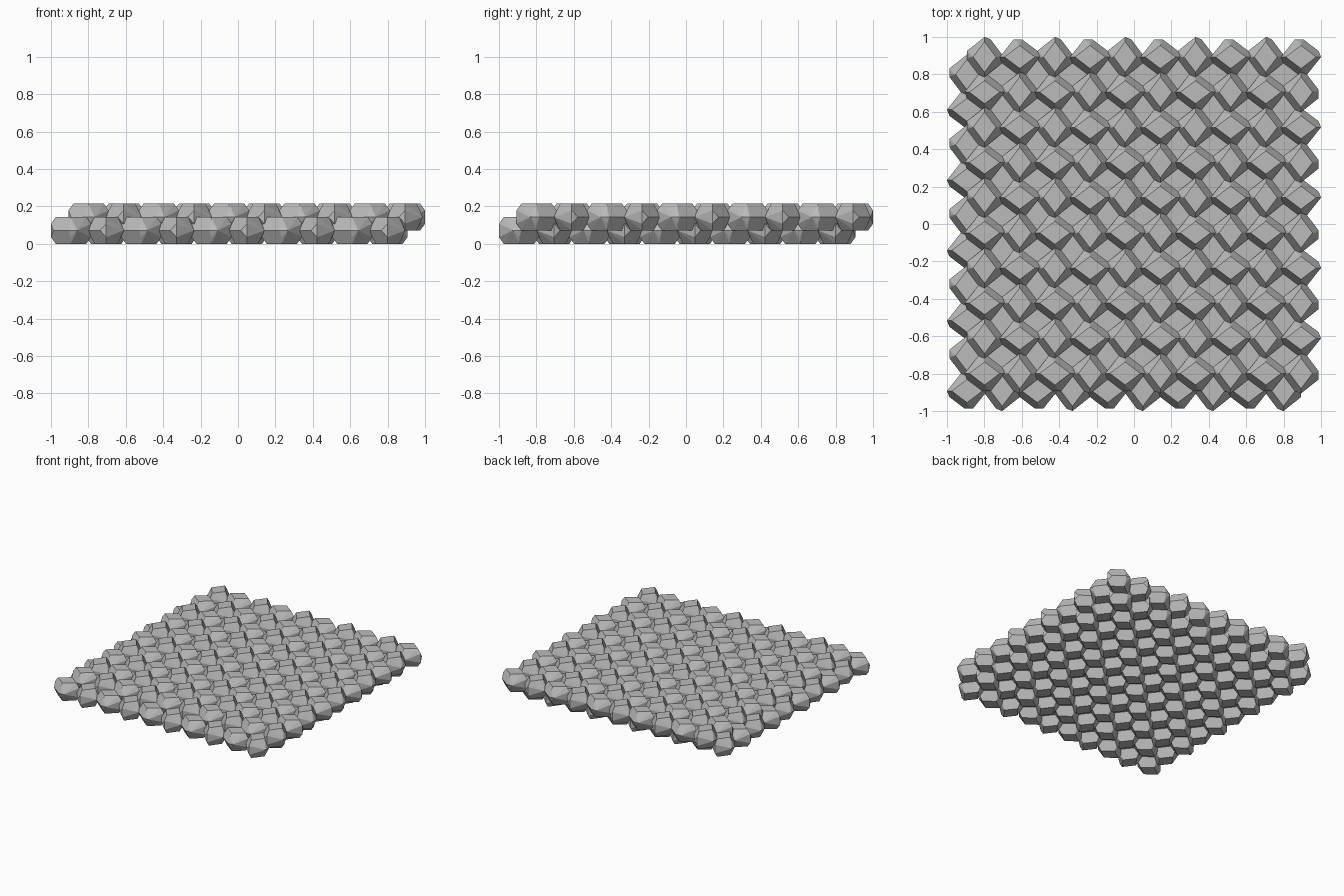
import bpy, bmesh, math
from mathutils import Vector

if "Cube" in bpy.data.objects:
    bpy.data.objects.remove(bpy.data.objects["Cube"], do_unlink=True)

COUNT = 10            # cells along each side of a layer
STRETCH = 0.07        # how far a cell reaches past its pitch, long way
PITCH = 2 / (COUNT + 0.5 + 2 * STRETCH)
HEIGHT = 0.143
TOP = 0.38            # half diagonal of the flat top
SKEW = 2 * TOP * STRETCH

stone = bpy.data.materials.new("mid grey")
stone.use_nodes = True
grey = (0.5, 0.5, 0.5, 1)
stone.diffuse_color = grey
stone.node_tree.nodes["Principled BSDF"].inputs["Base Color"].default_value = grey


def cell_points(t):
    """Corners of one cell; t is 1 when it is long in y, -1 when long in x."""
    side = 0.5 - TOP
    near, far = side - t * SKEW, side + t * SKEW
    points = []
    for k in (-1, 1):
        for m in (-1, 1):
            # flat top and bottom diamonds
            points.append((k * (TOP - t * SKEW), 0, m / 2))
            points.append((0, k * (TOP + t * SKEW), m / 2))
            # upper and lower corners of the four sides
            points.append((k * (0.5 - t * STRETCH), 0, m / 4))
            points.append((0, k * (0.5 + t * STRETCH), m / 4))
        # corners around the waist
        points += [(k * far, k * 0.5, 0), (-k * near, k * 0.5, 0),
                   (k * 0.5, k * near, 0), (k * 0.5, -k * far, 0)]
    return [Vector((x * PITCH, y * PITCH, z * HEIGHT)) for x, y, z in points]


def cell_mesh(t):
    """Faceted closed cell wrapped round its corners."""
    bm = bmesh.new()
    for p in cell_points(t):
        bm.verts.new(p)
    bmesh.ops.convex_hull(bm, input=bm.verts[:])
    bmesh.ops.dissolve_limit(bm, angle_limit=math.radians(7),
                             verts=bm.verts[:], edges=bm.edges[:])
    bmesh.ops.recalc_face_normals(bm, faces=bm.faces[:])
    bm.verts.index_update()
    verts = [v.co.copy() for v in bm.verts]
    faces = [[v.index for v in f.verts] for f in bm.faces]
    bm.free()
    return verts, faces


SHAPES = {t: cell_mesh(t) for t in (-1, 1)}


def layer(name, shift, z):
    """Square layer of cells, turned a quarter in checkerboard order."""
    start = -1 + PITCH * (0.5 + STRETCH) + shift
    verts, faces = [], []
    for i in range(COUNT):
        for j in range(COUNT):
            shape_verts, shape_faces = SHAPES[1 if (i + j) % 2 else -1]
            centre = Vector((start + i * PITCH, start + j * PITCH, z))
            base = len(verts)
            verts += [v + centre for v in shape_verts]
            faces += [[base + n for n in f] for f in shape_faces]
    mesh = bpy.data.meshes.new(name)
    mesh.from_pydata(verts, [], faces)
    mesh.materials.append(stone)
    obj = bpy.data.objects.new(name, mesh)
    bpy.context.collection.objects.link(obj)


layer("lower_cell_layer", 0, HEIGHT / 2)
layer("upper_cell_layer", PITCH / 2, HEIGHT)
